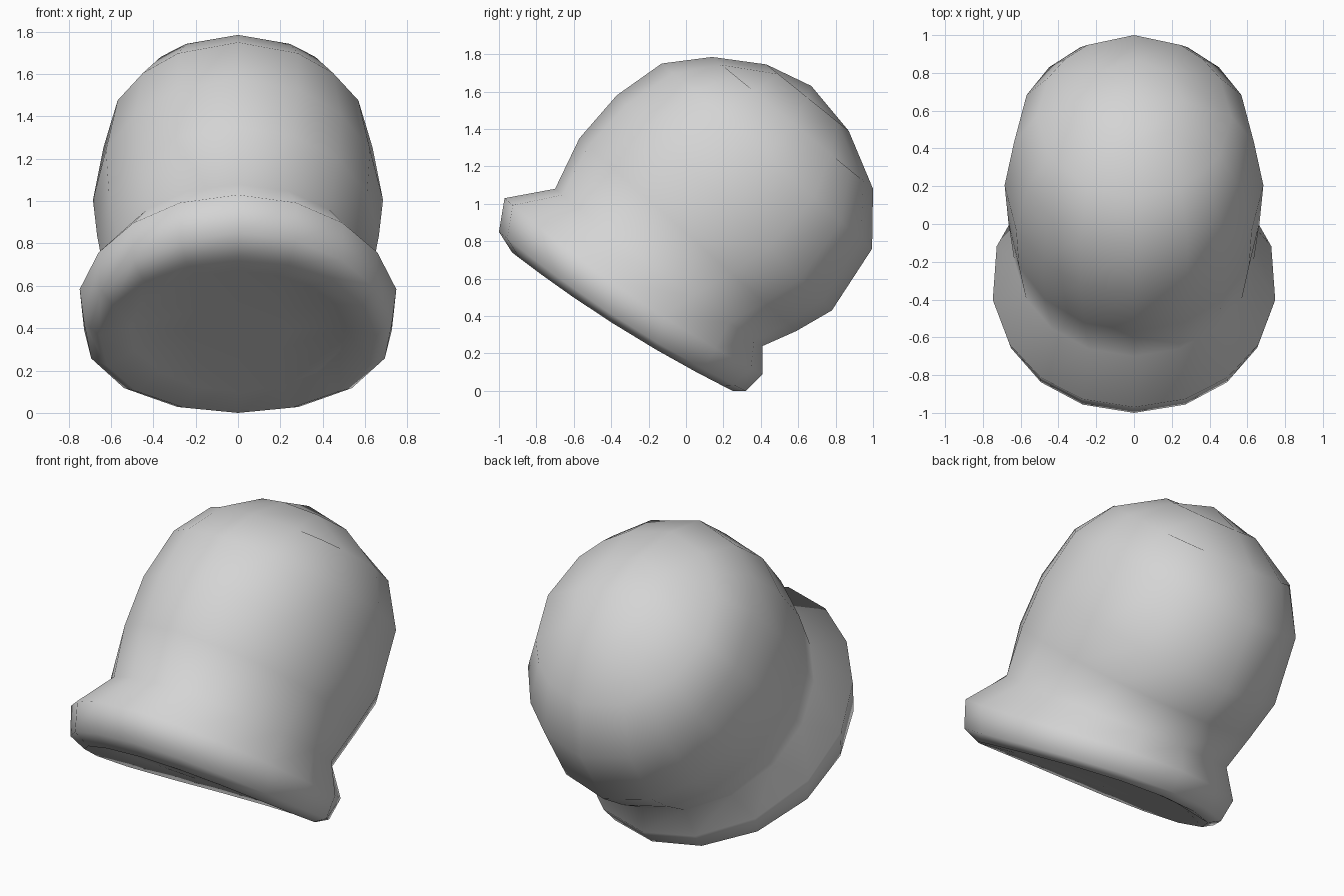
import bpy, bmesh, math
from mathutils import Vector

if "Cube" in bpy.data.objects:
    bpy.data.objects.remove(bpy.data.objects["Cube"])

# Cross-sections from the open end up to the crown:
# front y, front z, back y, back z, half width, side droop, angle spread, forward turn
RINGS = [
    (-0.80, 0.67, 0.12, 0.10, 0.51, -0.01, 0, 3),   # inner edge of the base
    (-0.93, 0.74, 0.25, 0.00, 0.655, 0.035, 0, 4),  # underside of the rim
    (-1.00, 0.85, 0.32, 0.00, 0.73, 0.045, 0, 5),
    (-0.97, 1.03, 0.41, 0.09, 0.755, 0.05, 0, 8),   # widest part of the rim
    (-0.70, 1.08, 0.41, 0.24, 0.635, 0.02, 0, 4),   # neck
    (-0.57, 1.35, 0.59, 0.32, 0.665, 0, 1, 0),      # dome
    (-0.37, 1.58, 0.78, 0.43, 0.685, 0, 2, 0),
    (-0.13, 1.75, 0.995, 0.76, 0.635, 0, 4, 0),
    (0.14, 1.785, 1.00, 1.08, 0.515, 0, 6, 0),
]
AXIS = Vector((0, 0.53, 0.85))
N = 16

bm = bmesh.new()


def ring(fy, fz, by, bz, rx, droop, spread, turn, n=N):
    """Tilted ellipse; spread moves in-between points toward the corners,
    turn slides the side points toward the front."""
    front, back = Vector((0, fy, fz)), Vector((0, by, bz))
    mid, half = (front + back) / 2, (front - back) / 2
    verts = []
    for i in range(n):
        a = math.tau * i / n
        if n == N:
            a += math.radians(spread) * (0, 1, 0, -1)[i % 4]
        a -= math.radians(turn) * math.sin(a) * abs(math.sin(a))
        p = mid + half * math.cos(a) + Vector((rx * math.sin(a), 0, 0))
        verts.append(bm.verts.new(p - AXIS * droop * math.sin(a) ** 2))
    return verts


def cap(outer, inner, pole):
    """Close a 16-point ring with a 4 x 4 grid of quads."""
    centre = bm.verts.new(pole)
    for k in range(4):
        o = [outer[(4 * k + j) % N] for j in range(5)]
        i = [inner[(2 * k + j) % 8] for j in range(3)]
        bm.faces.new((o[0], o[1], i[1], i[0]))
        bm.faces.new((o[1], o[2], o[3], i[1]))
        bm.faces.new((o[3], o[4], i[2], i[1]))
        bm.faces.new((i[0], i[1], i[2], centre))


# Wall of the rim, neck and dome
loops = [ring(*r) for r in RINGS]
for lo, hi in zip(loops, loops[1:]):
    for i in range(N):
        j = (i + 1) % N
        bm.faces.new((lo[i], lo[j], hi[j], hi[i]))

# Rounded crown and shallow hollow base
cap(loops[-1], ring(0.43, 1.745, 0.87, 1.39, 0.26, 0, 0, 0, 8), (0, 0.67, 1.63))
cap(loops[0], ring(-0.55, 0.53, -0.10, 0.25, 0.26, 0, 0, 0, 8), (0, -0.325, 0.395))

bmesh.ops.recalc_face_normals(bm, faces=bm.faces)
for f in bm.faces:
    f.smooth = True

mesh = bpy.data.meshes.new("rimmed_dome")
bm.to_mesh(mesh)
bm.free()

grey = bpy.data.materials.new("light_grey")
grey.diffuse_color = (0.66, 0.66, 0.66, 1)
grey.use_nodes = True
grey.node_tree.nodes["Principled BSDF"].inputs["Base Color"].default_value = grey.diffuse_color
mesh.materials.append(grey)
dome = bpy.data.objects.new("rimmed_dome", mesh)
bpy.context.collection.objects.link(dome)
